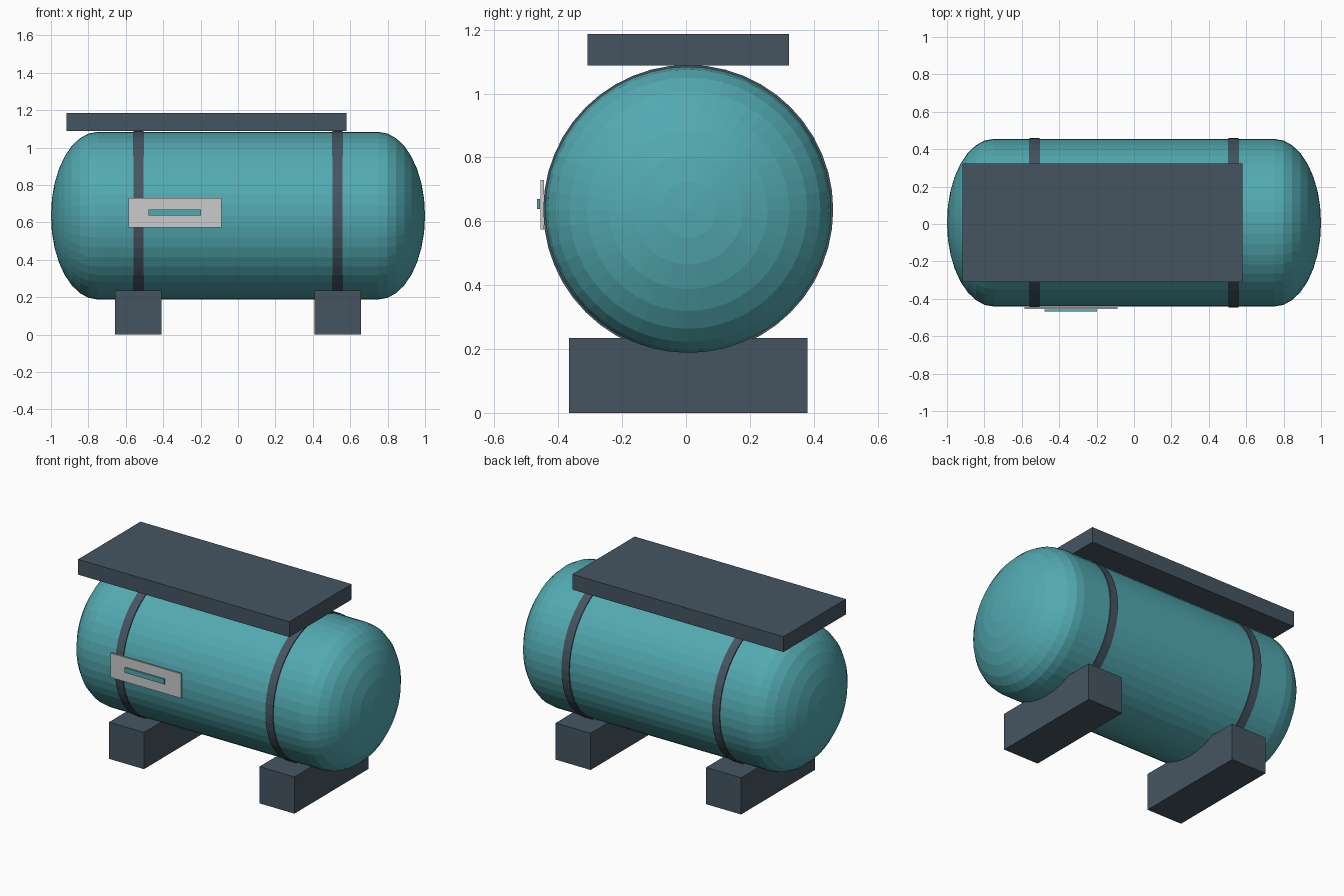
import bpy, bmesh
from math import sin, cos, pi

if "Cube" in bpy.data.objects:
    bpy.data.objects.remove(bpy.data.objects["Cube"])

CY, CZ, R = 0.007, 0.636, 0.448   # tank axis position and radius
SIDES, RINGS = 48, 8


def material(name, rgb):
    m = bpy.data.materials.new(name)
    m.diffuse_color = (*rgb, 1)
    m.use_nodes = True
    m.node_tree.nodes["Principled BSDF"].inputs["Base Color"].default_value = m.diffuse_color
    return m


teal = material("teal_paint", (0.085, 0.40, 0.44))
slate = material("slate_paint", (0.06, 0.09, 0.12))
pale = material("pale_plate", (0.8, 0.8, 0.8))


def finish(name, bm, mat):
    bmesh.ops.recalc_face_normals(bm, faces=bm.faces)
    me = bpy.data.meshes.new(name)
    bm.to_mesh(me)
    bm.free()
    me.materials.append(mat)
    ob = bpy.data.objects.new(name, me)
    bpy.context.collection.objects.link(ob)
    return ob


def box(name, x, y, z, mat):
    bm = bmesh.new()
    bmesh.ops.create_cube(bm, size=1)
    for v in bm.verts:
        v.co = [lo + (c + 0.5) * (hi - lo) for c, (lo, hi) in zip(v.co, (x, y, z))]
    return finish(name, bm, mat)


def lathe(name, profile, mat, closed=False):
    """Spin (x, radius) points around the tank axis."""
    bm = bmesh.new()
    verts = [bm.verts.new((x, CY, CZ + r)) for x, r in profile]
    edges = [bm.edges.new(p) for p in zip(verts, verts[1:])]
    if closed:
        edges.append(bm.edges.new((verts[-1], verts[0])))
    bmesh.ops.spin(bm, geom=verts + edges, cent=(0, CY, CZ), axis=(1, 0, 0),
                   angle=2 * pi, steps=SIDES)
    bmesh.ops.remove_doubles(bm, verts=bm.verts, dist=1e-4)
    return finish(name, bm, mat)


# Tank: straight barrel with elliptical domed ends
dome = [(0.75 + 0.25 * cos(a), R * sin(a))
        for a in (pi / 2 * i / RINGS for i in range(RINGS + 1))]
lathe("tank", [(-x, r) for x, r in dome] + dome[::-1], teal)

# Straps and support blocks at each end
for side, s in (("left", -1), ("right", 1)):
    x = s * 0.533
    lathe(side + "_strap", [(x - 0.027, R - 0.008), (x - 0.027, R + 0.006),
                            (x + 0.027, R + 0.006), (x + 0.027, R - 0.008)],
          slate, closed=True)
    box(side + "_support", (x - 0.124, x + 0.124), (CY - 0.374, CY + 0.374),
        (0, 0.235), slate)

# Top slab
box("top_slab", (-0.917, 0.58), (CY - 0.316, CY + 0.316), (1.088, 1.186), slate)

# Front plate with raised bar
box("front_plate", (-0.585, -0.087), (-0.455, -0.444), (0.574, 0.73), pale)
box("plate_bar", (-0.478, -0.197), (-0.467, -0.457), (0.638, 0.67), teal)
